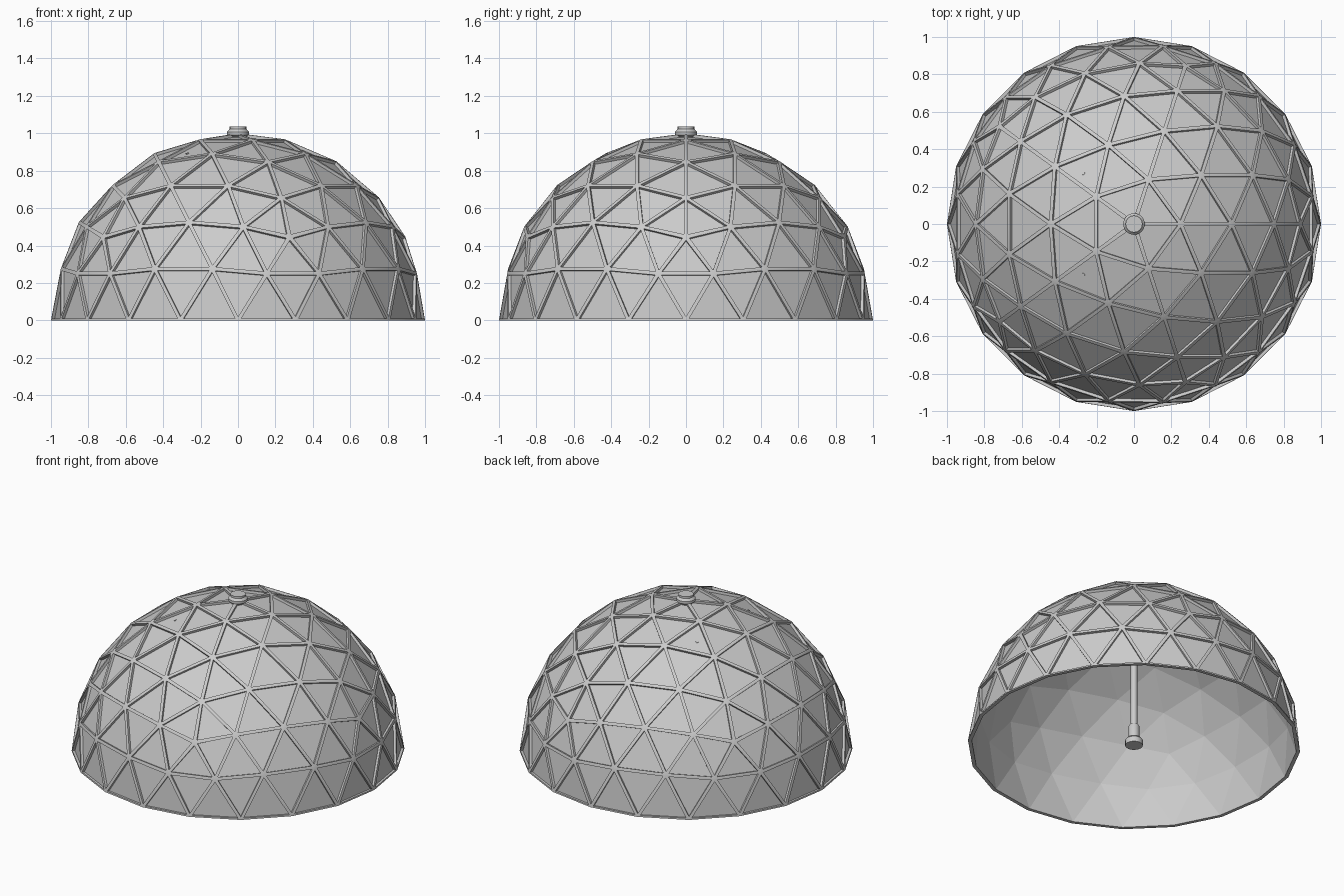
import bpy, bmesh, math
from mathutils import Vector

if "Cube" in bpy.data.objects:
    bpy.data.objects.remove(bpy.data.objects["Cube"])

grey = bpy.data.materials.new("plain grey")
grey.diffuse_color = (0.6, 0.6, 0.6, 1)
grey.use_nodes = True
grey.node_tree.nodes["Principled BSDF"].inputs["Base Color"].default_value = grey.diffuse_color


def finish(bm, name):
    me = bpy.data.meshes.new(name)
    bm.to_mesh(me)
    bm.free()
    me.materials.append(grey)
    ob = bpy.data.objects.new(name, me)
    bpy.context.collection.objects.link(ob)
    return ob


def smooth(ob, angle):
    bpy.ops.object.select_all(action='DESELECT')
    ob.select_set(True)
    bpy.context.view_layer.objects.active = ob
    bpy.ops.object.shade_smooth_by_angle(angle=math.radians(angle))


def half_dome(radius):
    bm = bmesh.new()
    bmesh.ops.create_icosphere(bm, subdivisions=3, radius=radius)
    low = [v for v in bm.verts if v.co.z < -0.01]
    bmesh.ops.delete(bm, geom=low, context='VERTS')
    for v in bm.verts:
        if abs(v.co.z) < 0.001:
            v.co.z = 0
    bm.normal_update()
    return bm


def lathe(name, profile, sides=16):
    """Turn (radius, height) points around the z axis."""
    bm = bmesh.new()
    rings = [[bm.verts.new((r * math.cos(2 * math.pi * i / sides),
                            r * math.sin(2 * math.pi * i / sides), z))
              for i in range(sides)] for r, z in profile]
    for a, b in zip(rings, rings[1:]):
        for i in range(sides):
            j = (i + 1) % sides
            bm.faces.new((a[i], a[j], b[j], b[i]))
    bm.faces.new(rings[0][::-1])
    bm.faces.new(rings[-1])
    ob = finish(bm, name)
    smooth(ob, 30)
    return ob


# Outer lattice: struts stay on the sphere, triangular panels are sunk
bm = half_dome(1.0)
panels = bm.faces[:]
bmesh.ops.inset_individual(bm, faces=panels, thickness=0.02, depth=0)
bmesh.ops.inset_individual(bm, faces=panels, thickness=0.0005, depth=-0.016)
lattice = finish(bm, "dome_lattice_and_panels")
smooth(lattice, 30)

# Inner lining, facing inwards, with a flat rim out to the base edge
bm = half_dome(0.977)
bmesh.ops.reverse_faces(bm, faces=bm.faces[:])
edges = [e for e in bm.edges if e.is_boundary]
ext = bmesh.ops.extrude_edge_only(bm, edges=edges)
for g in ext["geom"]:
    if isinstance(g, bmesh.types.BMVert):
        g.co = g.co.normalized()
        g.co.z = 0
rim = [f for f in bm.faces if len(f.verts) == 4]
for f in rim:
    f.normal_update()
    if f.normal.z > 0:
        f.normal_flip()
finish(bm, "inner_lining")

# Central pole with its foot, sleeve and top cap
lathe("pole", [(0.02, 0.1), (0.02, 0.99)])
lathe("pole_sleeve", [(0.033, 0.03), (0.033, 0.135), (0.028, 0.145)])
lathe("pole_foot", [(0.053, 0.005), (0.053, 0.04), (0.045, 0.05)])
lathe("top_cap", [(0.04, 0.965), (0.045, 0.983), (0.058, 0.992), (0.058, 1.008),
                  (0.045, 1.022), (0.045, 1.035)])

# Two little knobs on the upper panels
for side in (-1, 1):
    d = Vector((-0.27, 0.27 * side, 0.89)).normalized()
    ob = lathe("panel_knob", [(0.009, 0.955), (0.009, 0.973)], 8)
    ob.rotation_euler = d.to_track_quat('Z', 'Y').to_euler()
